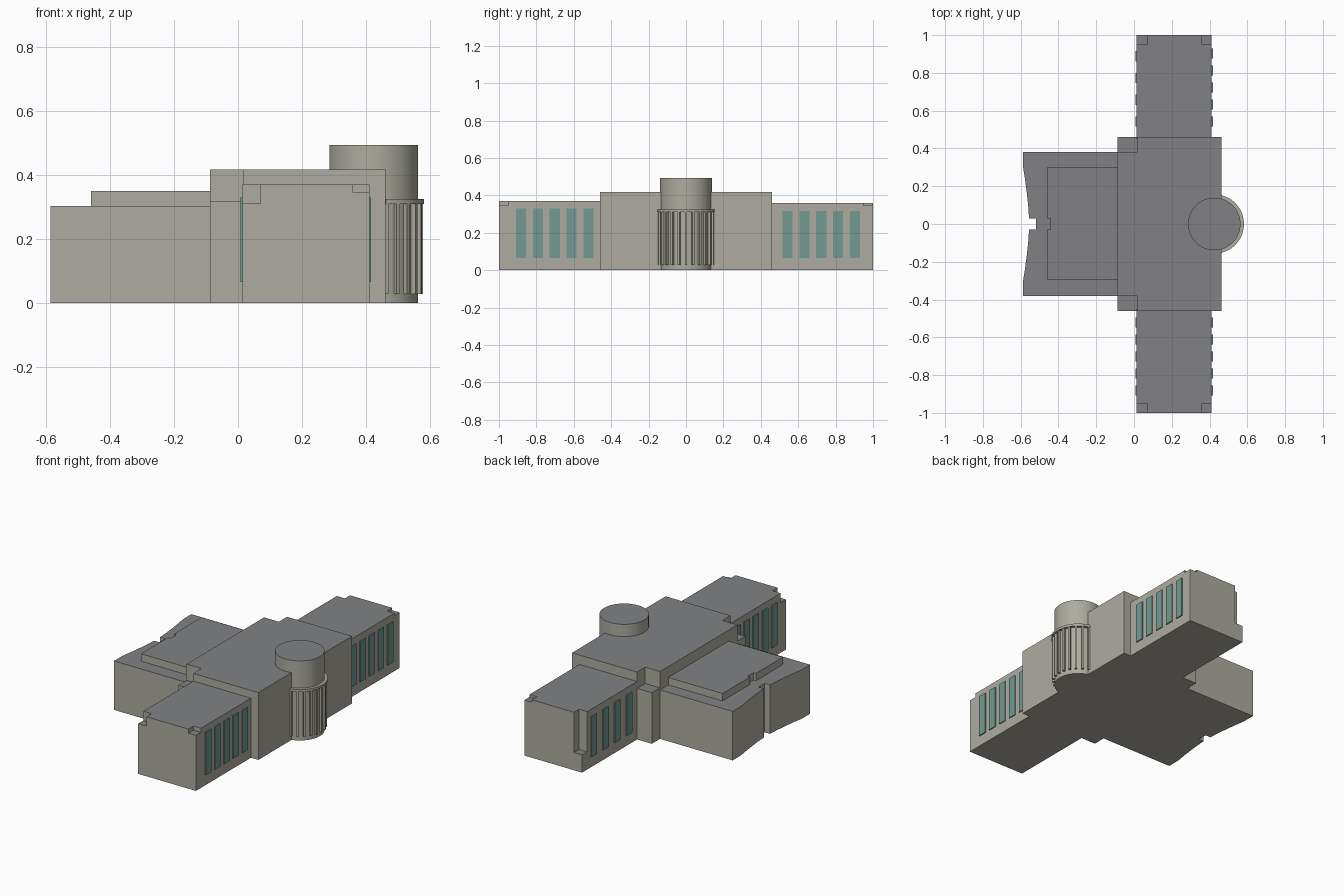
import bpy, bmesh, math

if "Cube" in bpy.data.objects:
    bpy.data.objects.remove(bpy.data.objects["Cube"])


def material(name, rgb):
    m = bpy.data.materials.new(name)
    m.diffuse_color = (*rgb, 1)
    m.use_nodes = True
    m.node_tree.nodes["Principled BSDF"].inputs["Base Color"].default_value = m.diffuse_color
    return m


WALL = material("warm grey wall", (0.42, 0.41, 0.355))
ROOF = material("slate roof", (0.22, 0.222, 0.23))
GLASS = material("teal glass", (0.17, 0.32, 0.29))


def prism(name, pts, z0, z1, mat=WALL):
    """Extrude a plan outline (counter-clockwise) from z0 to z1."""
    bm = bmesh.new()
    face = bm.faces.new([bm.verts.new((x, y, z0)) for x, y in pts])
    top = bmesh.ops.extrude_face_region(bm, geom=[face])["geom"]
    bmesh.ops.translate(bm, vec=(0, 0, z1 - z0),
                        verts=[v for v in top if isinstance(v, bmesh.types.BMVert)])
    bmesh.ops.recalc_face_normals(bm, faces=bm.faces)
    me = bpy.data.meshes.new(name)
    bm.to_mesh(me)
    bm.free()
    ob = bpy.data.objects.new(name, me)
    bpy.context.collection.objects.link(ob)
    me.materials.append(mat)
    return ob


def box(name, x0, x1, y0, y1, z0, z1, mat=WALL):
    return prism(name, [(x0, y0), (x1, y0), (x1, y1), (x0, y1)], z0, z1, mat)


def cut(ob, *bounds):
    """Remove a box-shaped notch."""
    cutter = box("notch_cutter", *bounds)
    cutter.hide_render = True
    mod = ob.modifiers.new("notch", "BOOLEAN")
    mod.operation, mod.solver, mod.object = "DIFFERENCE", "EXACT", cutter
    bpy.context.view_layer.objects.active = ob
    bpy.ops.object.modifier_apply(modifier=mod.name)
    bpy.data.objects.remove(cutter)


def roofed(ob):
    """Slate on every upward face."""
    me = ob.data
    me.materials.clear()
    me.materials.append(WALL)
    me.materials.append(ROOF)
    for p in me.polygons:
        p.material_index = 1 if p.normal.z > 0.5 else 0


def arc(cx, r, a0, a1, n):
    return [(cx + r * math.cos(math.radians(a0 + (a1 - a0) * i / n)),
             r * math.sin(math.radians(a0 + (a1 - a0) * i / n))) for i in range(n + 1)]


# Central hall with lower blocks at its two west corners
hall = box("central_hall", -0.087, 0.462, -0.46, 0.46, 0, 0.418)
for s in (-1, 1):
    y0, y1 = sorted((s * 0.38, s * 0.5))
    cut(hall, -0.2, 0.015, y0, y1, 0.317, 0.6)
roofed(hall)

# West block with a concave facade and a centre slot
curve = [(-0.587, 0.38), (-0.587, 0.30), (-0.576, 0.23), (-0.567, 0.16),
         (-0.56, 0.095), (-0.556, 0.03), (-0.52, 0.03)]
west = curve + [(x, -y) for x, y in reversed(curve)] + [(-0.08, -0.38), (-0.08, 0.38)]
roofed(prism("west_block", west, 0, 0.304))

# Raised roof over the west block
raised = box("raised_roof", -0.46, -0.08, -0.295, 0.298, 0.30, 0.35)
cut(raised, -0.6, -0.443, -0.03, 0.03, 0.2, 0.5)
roofed(raised)

# Wings: side, roof height, depth of west corner notch, west window count and pitch
wings = [("south", -1, 0.37, 0.312, 5, 0.09, 0.33),
         ("north", 1, 0.36, 0.11, 4, 0.115, 0.316)]
for label, s, h, notch_z, count, pitch, win_top in wings:
    y0, y1 = sorted((s * 0.45, s * 1.0))
    wing = box(label + "_wing", 0.014, 0.411, y0, y1, 0, h)
    n0, n1 = sorted((s * 0.95, s * 1.1))
    cut(wing, -0.1, 0.07, n0, n1, notch_z, 0.6)
    cut(wing, 0.36, 0.5, n0, n1, 0.345, 0.6)
    roofed(wing)
    # Tall window strips on both long walls
    start = 0.522 if s < 0 else 0.543
    for i in range(5):
        c = s * (start + 0.09 * i)
        box(f"{label}_east_window_{i}", 0.409, 0.417, c - 0.027, c + 0.027, 0.065, win_top, GLASS)
    for i in range(count):
        c = s * (start + pitch * i)
        box(f"{label}_west_window_{i}", 0.008, 0.016, c - 0.027, c + 0.027, 0.065, win_top, GLASS)

# Round entrance tower
CX = 0.425
tower = prism("round_tower", arc(CX, 0.139, 0, 352.5, 47), 0, 0.494)
roofed(tower)
bpy.context.view_layer.objects.active = tower
tower.select_set(True)
bpy.ops.object.shade_smooth_by_angle(angle=math.radians(30))

# Collar around the tower and the fins hanging below it
prism("tower_collar", arc(CX, 0.157, -76, 76, 30) + arc(CX, 0.13, 76, -76, 30), 0.31, 0.325)
for i in range(-5, 6):
    fin = box(f"tower_fin_{i + 5}", 0.135, 0.154, -0.006, 0.006, 0.028, 0.312)
    fin.location.x = CX
    fin.rotation_euler.z = math.radians(15 * i)
